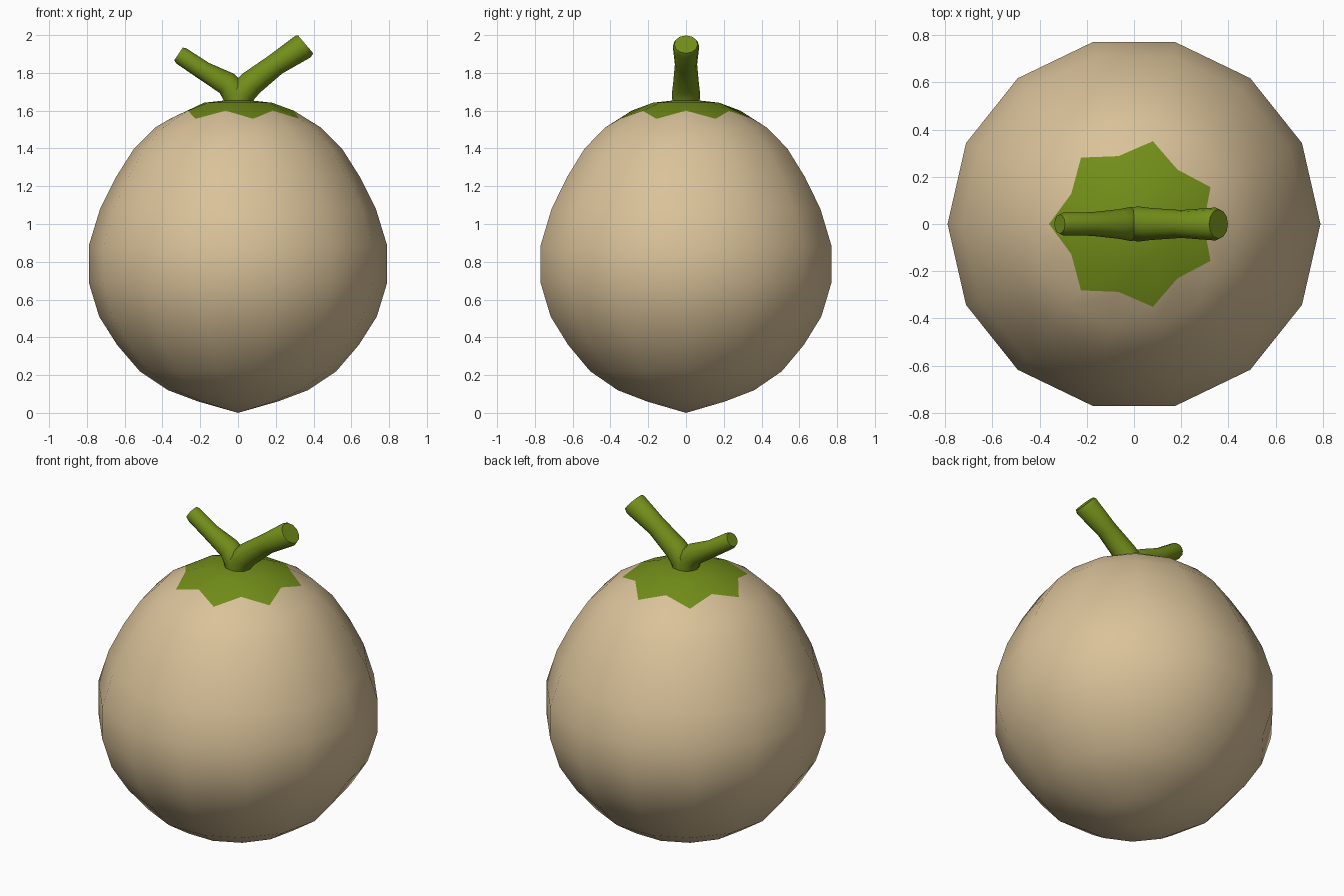
import bpy, math
from mathutils import Vector

if "Cube" in bpy.data.objects:
    bpy.data.objects.remove(bpy.data.objects["Cube"])

SIDES = 14


def material(name, rgb):
    m = bpy.data.materials.new(name)
    m.diffuse_color = (*rgb, 1)
    m.use_nodes = True
    m.node_tree.nodes["Principled BSDF"].inputs["Base Color"].default_value = m.diffuse_color
    return m


def skin_rings(name, rings, mat, angle, start=None, end=None):
    """Bridge rings of points; close each end with a pole point if given."""
    n = len(rings[0])
    verts = [p for r in rings for p in r]
    faces = []
    for k in range(len(rings) - 1):
        for i in range(n):
            j = (i + 1) % n
            faces.append((k*n + i, k*n + j, (k+1)*n + j, (k+1)*n + i))
    last = (len(rings) - 1) * n
    if start:
        verts.append(start)
        faces += [(len(verts) - 1, (i + 1) % n, i) for i in range(n)]
    if end:
        verts.append(end)
        faces += [(len(verts) - 1, last + i, last + (i + 1) % n) for i in range(n)]
    me = bpy.data.meshes.new(name)
    me.from_pydata([tuple(v) for v in verts], [], faces)
    me.materials.append(mat)
    ob = bpy.data.objects.new(name, me)
    bpy.context.collection.objects.link(ob)
    bpy.ops.object.select_all(action='DESELECT')
    bpy.context.view_layer.objects.active = ob
    ob.select_set(True)
    bpy.ops.object.shade_smooth_by_angle(angle=math.radians(angle))
    return ob


def ring(r, z, r_odd=None, z_odd=None):
    pts = []
    for i in range(SIDES):
        a = 2 * math.pi * i / SIDES
        odd = i % 2 and r_odd is not None
        rr, zz = (r_odd, z_odd) if odd else (r, z)
        pts.append((rr * math.cos(a), rr * math.sin(a), zz))
    return pts


def branch(name, path, mat, n=12):
    """Tube along (x, z, radius) points in the xz plane, flat end caps."""
    rings = []
    for k, (x, z, r) in enumerate(path):
        a, b = path[max(k - 1, 0)], path[min(k + 1, len(path) - 1)]
        t = Vector((b[0] - a[0], 0, b[1] - a[1])).normalized()
        u, v = Vector((0, 1, 0)).cross(t), Vector((0, 1, 0))
        rings.append([Vector((x, 0, z)) + r * (math.cos(q) * u + math.sin(q) * v)
                      for q in (2 * math.pi * i / n for i in range(n))])
    ends = [Vector((p[0], 0, p[1])) for p in (path[0], path[-1])]
    # u x v = -t or t decides winding; reverse so that normals face outwards
    if u.cross(v).dot(t) < 0:
        rings = [r[::-1] for r in rings]
    return skin_rings(name, rings, mat, 50, ends[0], ends[1])


tan = material("tan_skin", (0.70, 0.54, 0.32))
green = material("stem_green", (0.17, 0.27, 0.01))

# fruit body, ending at the zigzag edge of the leaf cap
profile = [(.21, .06), (.37, .12), (.52, .22), (.64, .36), (.735, .51), (.79, .69),
           (.79, .885), (.73, 1.08), (.645, 1.25), (.55, 1.40), (.44, 1.51)]
edge = ring(.295, 1.60, .36, 1.557)
skin_rings("fruit_body", [ring(r, z) for r, z in profile] + [edge], tan, 180,
           start=(0, 0, 0))

# seven-pointed leaf cap, flush with the body
skin_rings("leaf_cap", [edge, ring(.18, 1.642)], green, 180, end=(0, 0, 1.662))

# forked stem
branch("stem_right", [(0, 1.62, .07), (.015, 1.69, .075), (.07, 1.745, .068),
                      (.2, 1.845, .059), (.345, 1.94, .07), (.358, 1.951, .062)], green)
branch("stem_left", [(0, 1.62, .07), (-.012, 1.69, .073), (-.06, 1.745, .063),
                     (-.18, 1.81, .05), (-.30, 1.89, .048), (-.315, 1.90, .041)], green)
